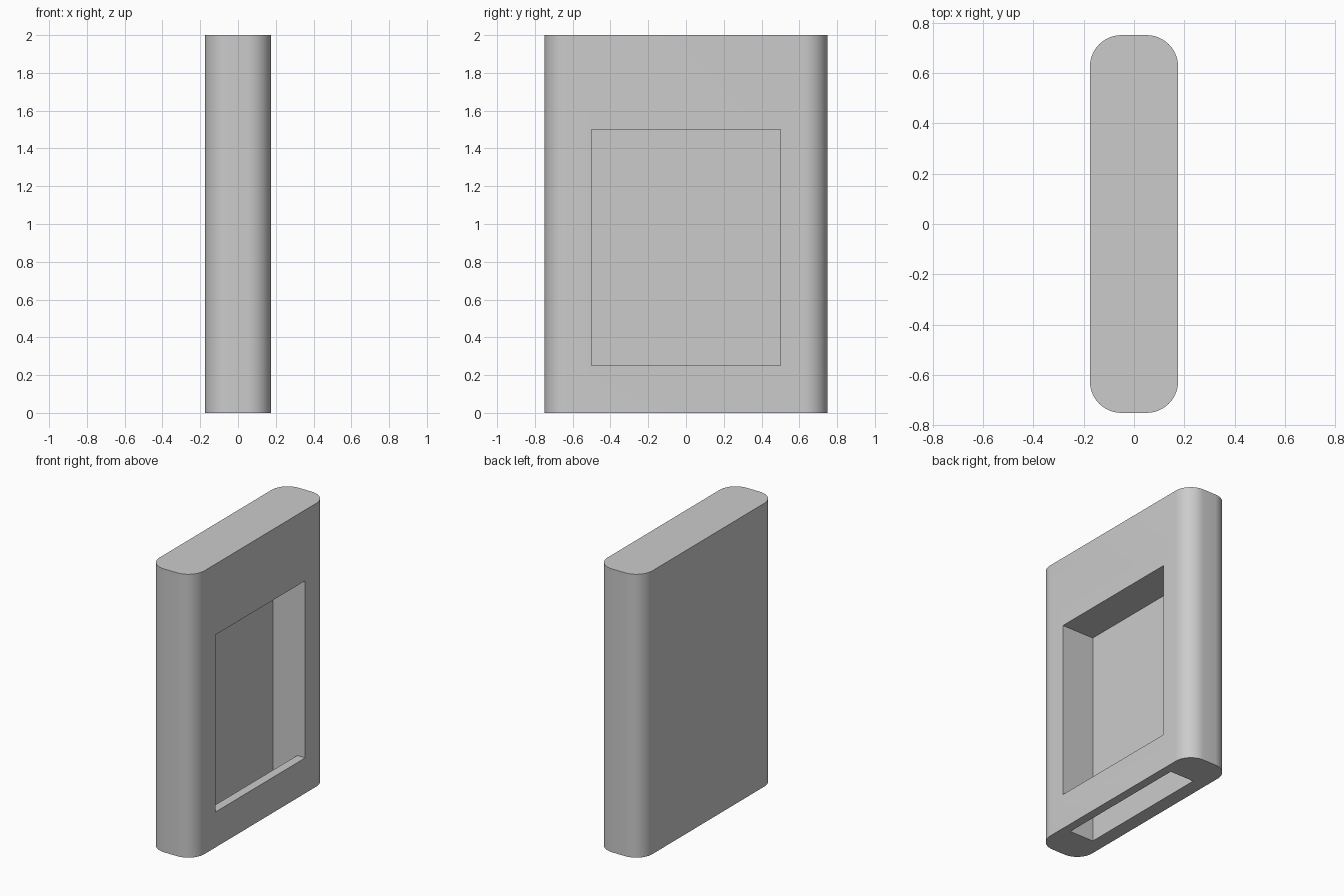
import bpy, bmesh
from mathutils import Vector

cube = bpy.data.objects.get("Cube")
if cube:
    bpy.data.objects.remove(cube, do_unlink=True)

WIDTH, DEPTH, HEIGHT = 0.35, 1.5, 2.0
CORNER = 0.125

grey = bpy.data.materials.new("light_grey")
grey.use_nodes = True
grey.diffuse_color = (0.6, 0.6, 0.6, 1)
grey.node_tree.nodes["Principled BSDF"].inputs["Base Color"].default_value = grey.diffuse_color


def extrude_profile(name, points, direction):
    """Make a closed prism from a flat outline."""
    bm = bmesh.new()
    face = bm.faces.new([bm.verts.new(p) for p in points])
    result = bmesh.ops.extrude_face_region(bm, geom=[face])
    moved = [v for v in result["geom"] if isinstance(v, bmesh.types.BMVert)]
    bmesh.ops.translate(bm, verts=moved, vec=Vector(direction))
    bmesh.ops.recalc_face_normals(bm, faces=bm.faces)
    mesh = bpy.data.meshes.new(name)
    bm.to_mesh(mesh)
    bm.free()
    mesh.materials.append(grey)
    obj = bpy.data.objects.new(name, mesh)
    bpy.context.collection.objects.link(obj)
    return obj


# Slab with rounded upright corners
x, y = WIDTH / 2, DEPTH / 2
body = extrude_profile("case_body", [(-x, -y, 0), (x, -y, 0), (x, y, 0), (-x, y, 0)],
                       (0, 0, HEIGHT))
bm = bmesh.new()
bm.from_mesh(body.data)
upright = [e for e in bm.edges if abs(e.verts[0].co.z - e.verts[1].co.z) > 1]
bmesh.ops.bevel(bm, geom=upright, offset=CORNER, segments=12, profile=0.5, affect='EDGES')
bm.to_mesh(body.data)
bm.free()

# Side window and bottom slot share one back wall, so one stepped cutter makes both
back, lip, sill, top = -0.075, 0.1125, 0.25, 1.5
outline = [(back, -0.1), (lip, -0.1), (lip, sill), (0.3, sill), (0.3, top), (back, top)]
cutter = extrude_profile("window_cutter", [(px, -0.5, pz) for px, pz in outline], (0, 1, 0))
cutter.hide_render = True

cut = body.modifiers.new("window_and_slot", 'BOOLEAN')
cut.operation = 'DIFFERENCE'
cut.solver = 'EXACT'
cut.object = cutter

bpy.ops.object.select_all(action='DESELECT')
body.select_set(True)
bpy.context.view_layer.objects.active = body
bpy.ops.object.modifier_apply(modifier=cut.name)
bpy.data.objects.remove(cutter, do_unlink=True)
bpy.ops.object.shade_smooth_by_angle(angle=0.6)
